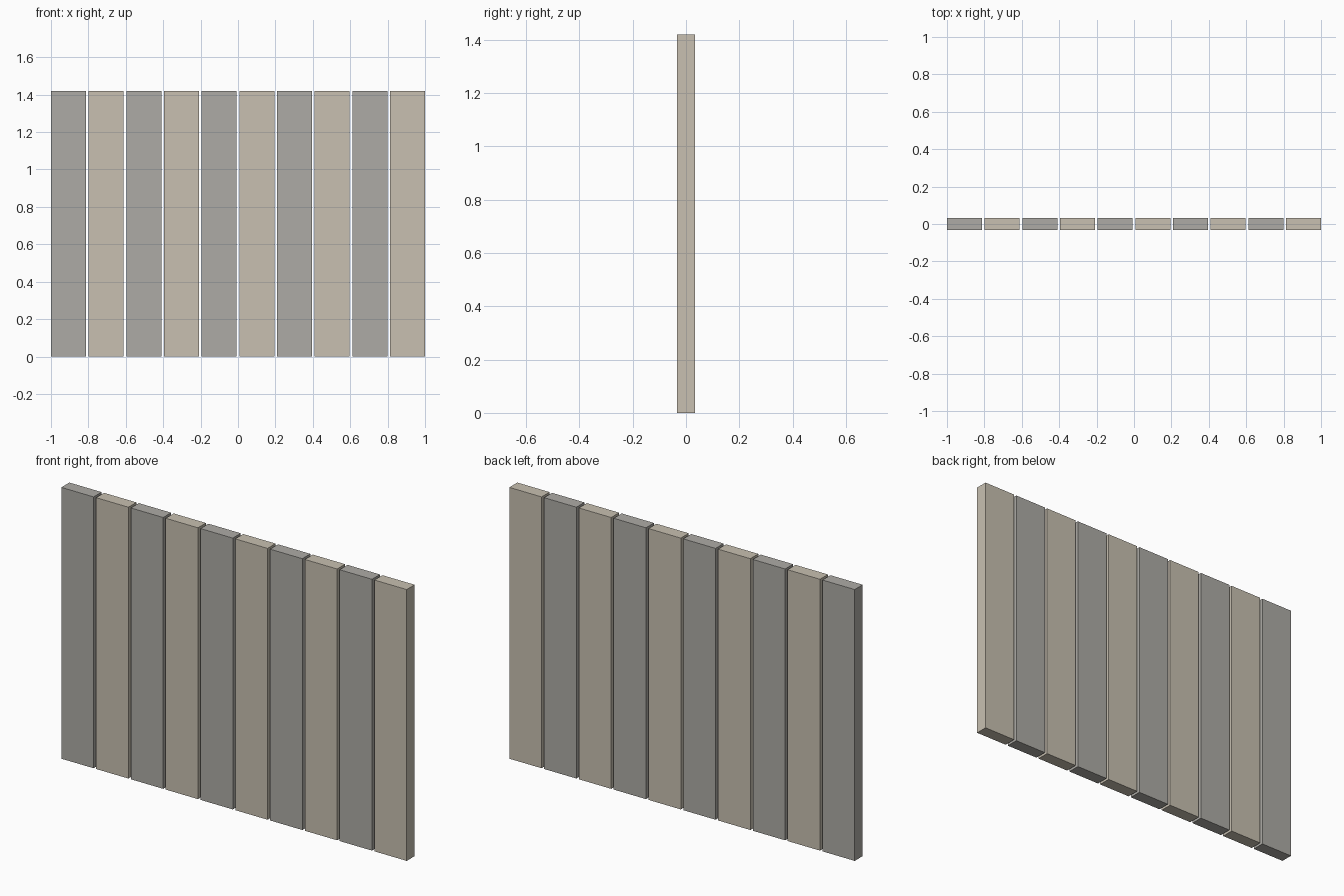
import bpy

if "Cube" in bpy.data.objects:
    bpy.data.objects.remove(bpy.data.objects["Cube"])

COUNT = 10
WIDTH, DEPTH, HEIGHT = 0.187, 0.066, 1.42
PITCH = (2 - WIDTH) / (COUNT - 1)


def material(name, color):
    mat = bpy.data.materials.new(name)
    mat.diffuse_color = color
    mat.use_nodes = True
    mat.node_tree.nodes["Principled BSDF"].inputs["Base Color"].default_value = mat.diffuse_color
    return mat


# Alternating grey and beige boards
finishes = [material("grey_wood", (0.42, 0.41, 0.38, 1)),
            material("beige_wood", (0.58, 0.53, 0.44, 1))]

# Row of upright fence boards with narrow gaps
for i in range(COUNT):
    x = -1 + WIDTH / 2 + i * PITCH
    bpy.ops.mesh.primitive_cube_add(size=1, location=(x, 0, HEIGHT / 2))
    board = bpy.context.object
    board.name = f"fence_board_{i + 1}"
    board.scale = (WIDTH, DEPTH, HEIGHT)
    bpy.ops.object.transform_apply(location=False, rotation=False, scale=True)
    board.data.materials.append(finishes[i % 2])
